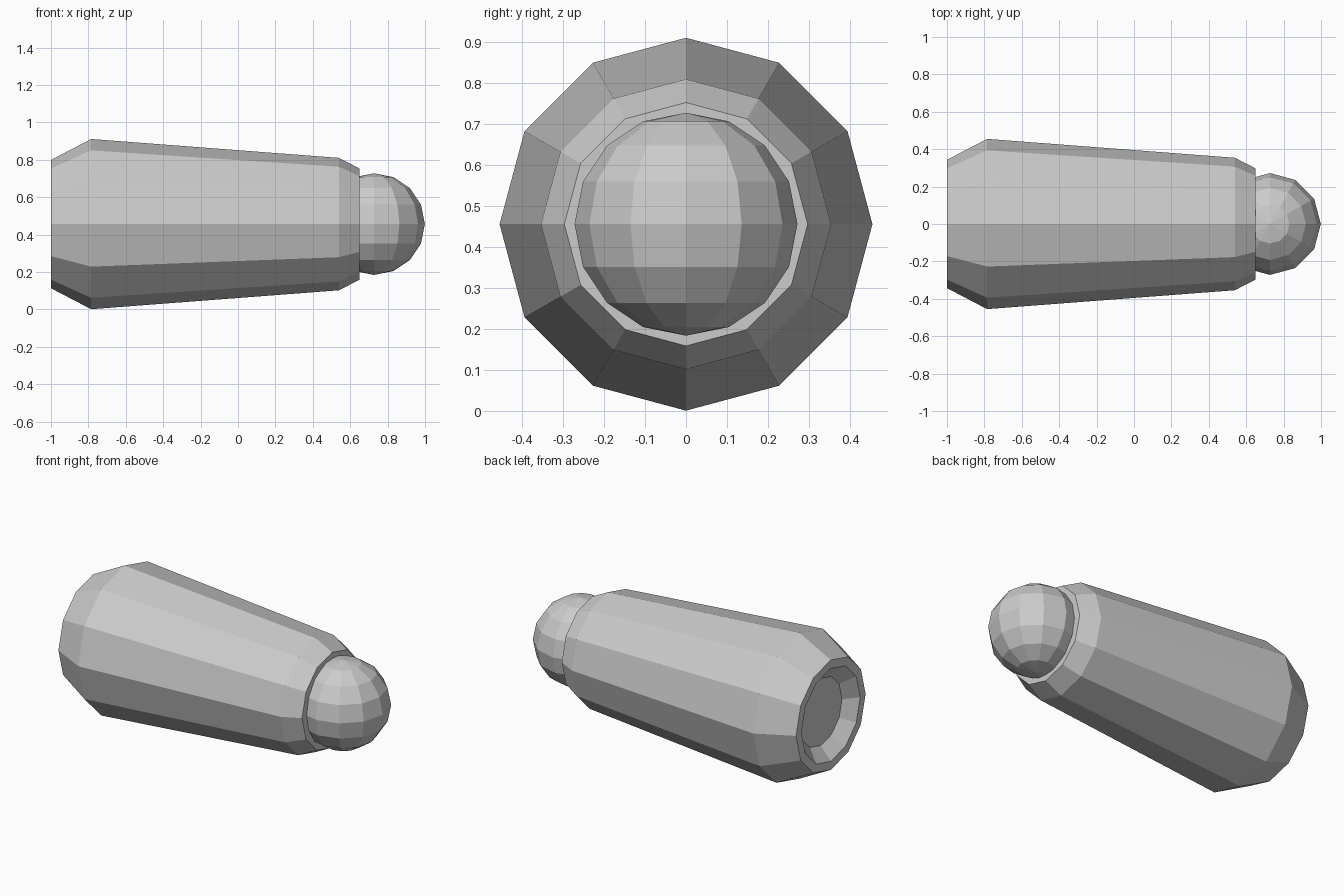
import bpy
import math
from mathutils import Matrix

cube = bpy.data.objects.get("Cube")
if cube:
    bpy.data.objects.remove(cube, do_unlink=True)

AXIS_Z = 0.456
SIDES = 12

grey = bpy.data.materials.new("plain grey")
grey.use_nodes = True
colour = (0.6, 0.6, 0.6, 1)
grey.diffuse_color = colour
grey.node_tree.nodes["Principled BSDF"].inputs["Base Color"].default_value = colour


def lathe(name, profile):
    """Closed faceted solid turned about the x direction from (x, radius) pairs."""
    verts, faces = [], []
    for x, r in profile:
        for i in range(SIDES):
            a = 2 * math.pi * i / SIDES
            verts.append((x, r * math.sin(a), AXIS_Z + r * math.cos(a)))
    for k in range(len(profile) - 1):
        for i in range(SIDES):
            j = (i + 1) % SIDES
            a, b = k * SIDES, (k + 1) * SIDES
            faces.append((a + i, b + i, b + j, a + j))
    faces.append(tuple(range(SIDES)))
    last = (len(profile) - 1) * SIDES
    faces.append(tuple(last + i for i in reversed(range(SIDES))))
    mesh = bpy.data.meshes.new(name)
    mesh.from_pydata(verts, [], faces)
    mesh.materials.append(grey)
    obj = bpy.data.objects.new(name, mesh)
    bpy.context.collection.objects.link(obj)
    return obj


# Tapered barrel: recessed floor, flat rim, chamfer, long taper, chamfer, end cap
lathe("tapered_body", [
    (-0.93, 0.21), (-1.0, 0.29), (-1.0, 0.343), (-0.785, 0.455),
    (0.54, 0.354), (0.65, 0.297),
])

# Faceted ball seated in the narrow end, poles up and down
bpy.ops.mesh.primitive_uv_sphere_add(segments=SIDES, ring_count=8, radius=0.272,
                                     location=(0.727, 0, AXIS_Z))
ball = bpy.context.object
ball.name = "end_ball"
ball.data.materials.append(grey)
